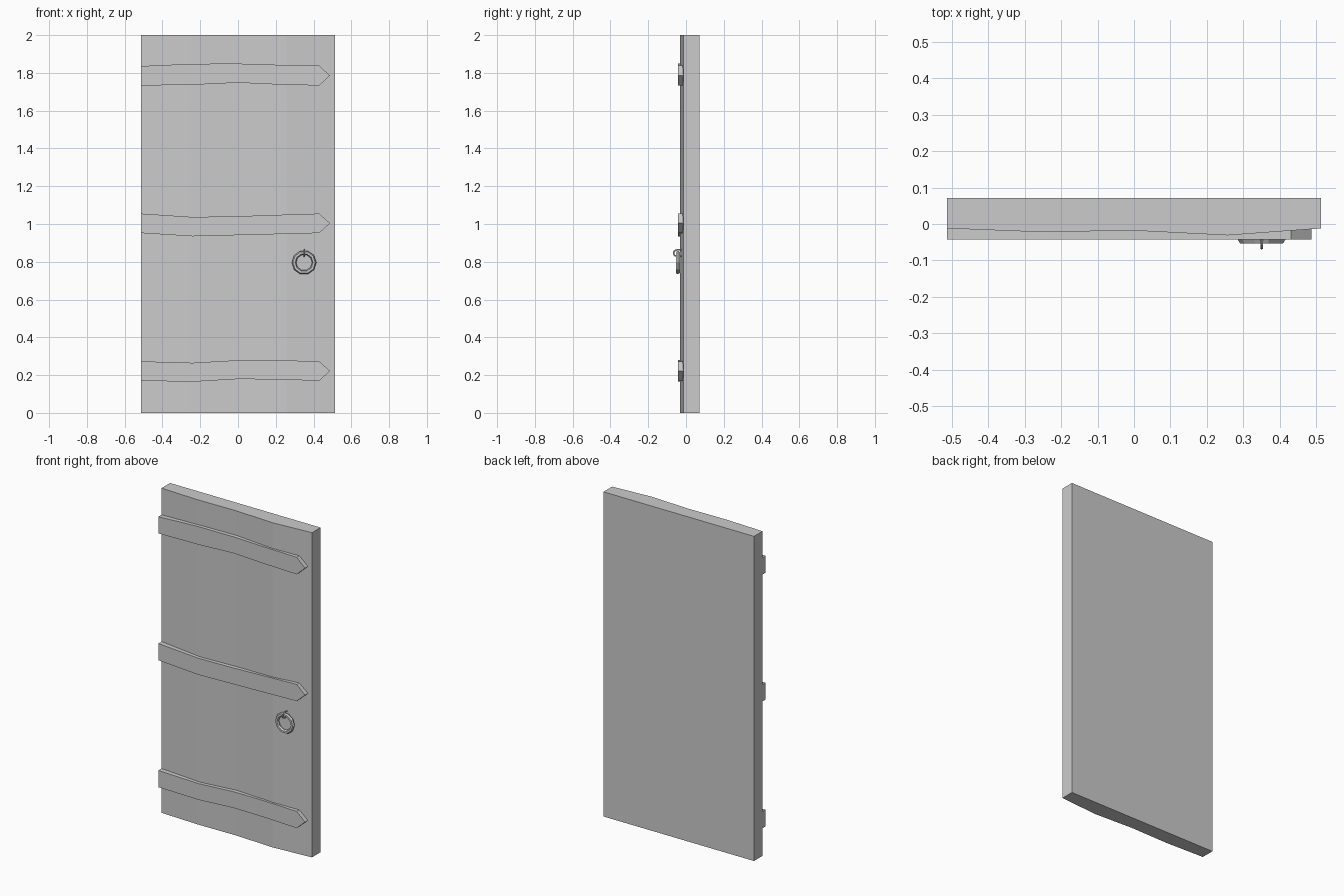
import bpy, bmesh, math
from mathutils import Vector

if "Cube" in bpy.data.objects:
    bpy.data.objects.remove(bpy.data.objects["Cube"])


def make_object(name, bm):
    bmesh.ops.recalc_face_normals(bm, faces=bm.faces[:])
    mesh = bpy.data.meshes.new(name)
    bm.to_mesh(mesh)
    bm.free()
    obj = bpy.data.objects.new(name, mesh)
    bpy.context.collection.objects.link(obj)
    return obj


def prism(name, points, offset):
    """Closed solid from a planar outline swept along offset."""
    bm = bmesh.new()
    face = bm.faces.new([bm.verts.new(p) for p in points])
    ext = bmesh.ops.extrude_face_region(bm, geom=[face], use_keep_orig=True)
    verts = [g for g in ext["geom"] if isinstance(g, bmesh.types.BMVert)]
    bmesh.ops.translate(bm, vec=Vector(offset), verts=verts)
    return make_object(name, bm)


def tube(name, path, radius, sides, axis, closed):
    """Tube around a path lying in the plane perpendicular to axis."""
    bm = bmesh.new()
    axis, n = Vector(axis), len(path)
    rings = []
    for i, p in enumerate(path):
        a = path[(i - 1) % n] if closed else path[max(i - 1, 0)]
        b = path[(i + 1) % n] if closed else path[min(i + 1, n - 1)]
        side = (b - a).normalized().cross(axis)
        rings.append([bm.verts.new(p + radius * (math.cos(t) * side + math.sin(t) * axis))
                      for t in (2 * math.pi * k / sides for k in range(sides))])
    for i in range(n if closed else n - 1):
        r, s = rings[i], rings[(i + 1) % n]
        for k in range(sides):
            m = (k + 1) % sides
            bm.faces.new((r[k], r[m], s[m], s[k]))
    if not closed:
        bm.faces.new(rings[0])
        bm.faces.new(rings[-1])
    return make_object(name, bm)


# Door slab with an uneven, hand-hewn front
front = [(-0.513, -0.012), (-0.257, -0.022), (0, -0.018), (0.257, -0.031), (0.513, -0.012)]
outline = front + [(0.513, 0.071), (-0.513, 0.071)]
prism("door_slab", [(x, y, 0) for x, y in outline], (0, 0, 2))

# Three wavy, pointed iron straps: top and bottom heights along x
strap_x = (-0.513, -0.24, 0.0, 0.2, 0.43)
straps = {
    "top_strap": ((1.836, 1.848, 1.849, 1.843, 1.838), (1.733, 1.737, 1.748, 1.739, 1.733), 1.786),
    "middle_strap": ((1.055, 1.037, 1.041, 1.048, 1.055), (0.952, 0.935, 0.941, 0.946, 0.952), 1.004),
    "bottom_strap": ((0.273, 0.265, 0.279, 0.279, 0.273), (0.170, 0.165, 0.179, 0.177, 0.170), 0.222),
}
for name, (upper, lower, tip) in straps.items():
    pts = list(zip(strap_x, lower)) + [(0.487, tip)] + list(zip(strap_x, upper))[::-1]
    prism(name, [(x, -0.043, z) for x, z in pts], (0, 0.032, 0))

# Pull ring
centre = Vector((0.35, -0.043, 0.796))
ring = [centre + 0.0535 * Vector((math.sin(a), 0, math.cos(a)))
        for a in (2 * math.pi * (i + 0.5) / 10 for i in range(10))]
tube("pull_ring", ring, 0.0115, 6, (0, 1, 0), True)

# Staple that holds the ring to the door
arc = [Vector((0.35, -0.047 - 0.019 * math.cos(a), 0.846 + 0.017 * math.sin(a)))
       for a in (math.radians(d) for d in range(-90, 91, 30))]
staple = [Vector((0.35, -0.015, 0.829))] + arc + [Vector((0.35, -0.015, 0.863))]
tube("ring_staple", staple, 0.004, 6, (1, 0, 0), False)
